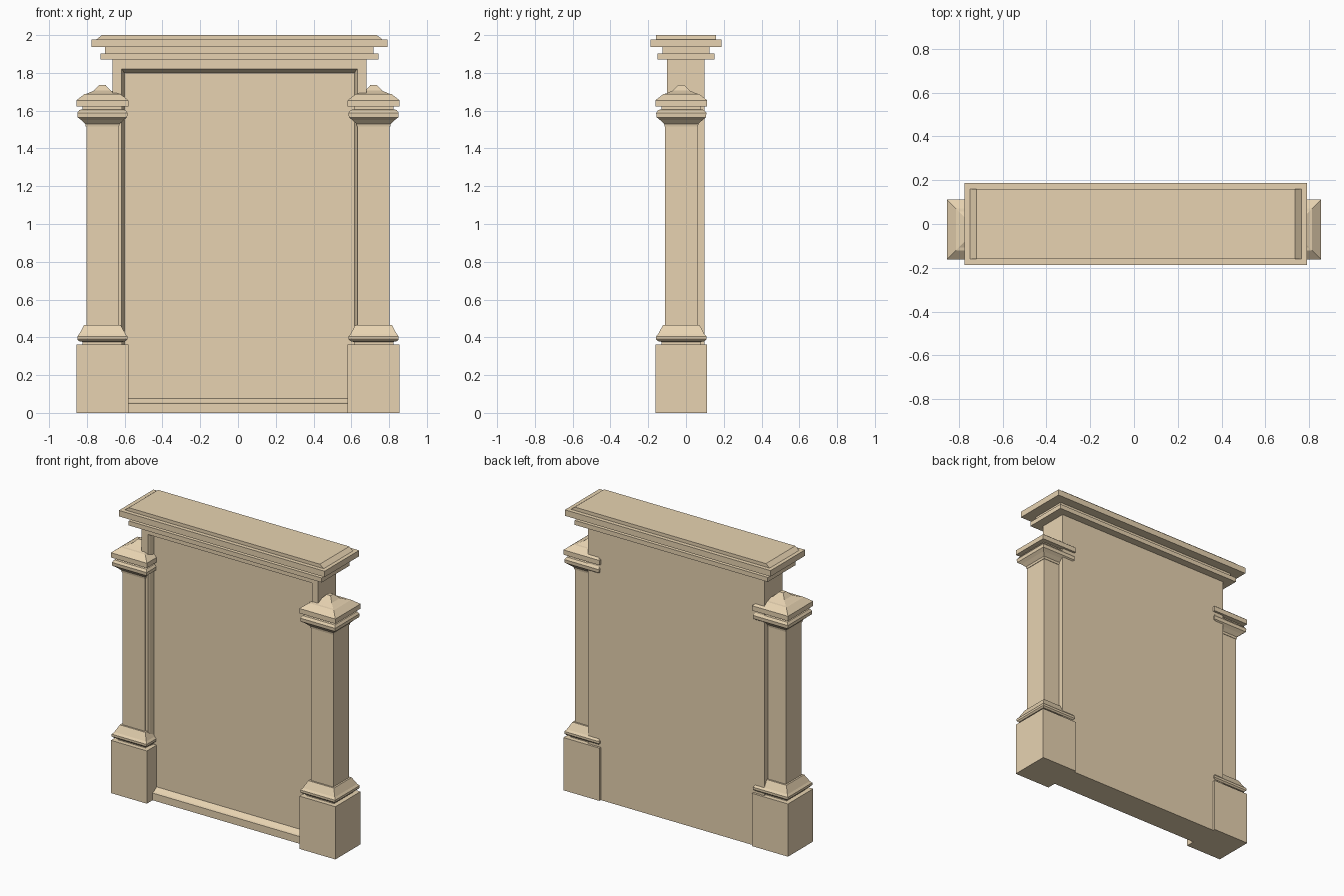
import bpy, bmesh

if "Cube" in bpy.data.objects:
    bpy.data.objects.remove(bpy.data.objects["Cube"])

stone = bpy.data.materials.new("tan_stone")
stone.diffuse_color = (0.80, 0.65, 0.44, 1)
stone.use_nodes = True
stone.node_tree.nodes["Principled BSDF"].inputs["Base Color"].default_value = stone.diffuse_color


def loft(name, rings):
    """Skin a stack of four-cornered rings and cap both ends."""
    bm = bmesh.new()
    loops = [[bm.verts.new(p) for p in r] for r in rings]
    for a, b in zip(loops, loops[1:]):
        for i in range(4):
            j = (i + 1) % 4
            bm.faces.new((a[i], a[j], b[j], b[i]))
    bm.faces.new(loops[0])
    bm.faces.new(loops[-1])
    bmesh.ops.recalc_face_normals(bm, faces=bm.faces[:])
    mesh = bpy.data.meshes.new(name)
    bm.to_mesh(mesh)
    bm.free()
    mesh.materials.append(stone)
    ob = bpy.data.objects.new(name, mesh)
    bpy.context.collection.objects.link(ob)
    return ob


def flat_ring(x0, x1, y0, y1, z):
    return [(x0, y0, z), (x1, y0, z), (x1, y1, z), (x0, y1, z)]


def upright_ring(x0, x1, z0, z1, y):
    return [(x0, y, z0), (x1, y, z0), (x1, y, z1), (x0, y, z1)]


def square_stack(name, cx, cy, profile):
    return loft(name, [flat_ring(cx - h, cx + h, cy - h, cy + h, z) for h, z in profile])


# Slab with a recessed front panel and a sloping sill
loft("panel_slab", [
    upright_ring(-0.665, 0.68, 0, 1.872, 0.097),
    upright_ring(-0.665, 0.68, 0, 1.872, -0.10),
    upright_ring(-0.617, 0.632, 0.05, 1.82, -0.10),
    upright_ring(-0.610, 0.625, 0.055, 1.813, -0.085),
    upright_ring(-0.602, 0.617, 0.075, 1.80, -0.055),
])

# Stepped cornice: half width, half depth, height
CX = 0.0075
cornice = [(0.735, 0.15, 1.872), (0.735, 0.15, 1.903),
           (0.711, 0.124, 1.903), (0.711, 0.124, 1.936),
           (0.783, 0.188, 1.936), (0.783, 0.188, 1.977),
           (0.757, 0.16, 1.977), (0.728, 0.16, 2.0)]
loft("cornice", [flat_ring(CX - w, CX + w, -d, d, z) for w, d, z in cornice])

# Column profiles: half width, height
plinth = [(0.137, 0), (0.137, 0.363)]
base = [(0.105, 0.363), (0.105, 0.376), (0.124, 0.38), (0.133, 0.39),
        (0.133, 0.405), (0.122, 0.418), (0.097, 0.465)]
shaft = [(0.085, 0.46), (0.085, 1.52)]
capital = [(0.088, 1.515), (0.091, 1.53), (0.112, 1.55), (0.131, 1.565),
           (0.133, 1.588), (0.122, 1.604), (0.105, 1.606), (0.105, 1.622),
           (0.137, 1.622), (0.137, 1.655), (0.095, 1.688), (0.082, 1.69),
           (0.045, 1.706), (0.022, 1.73), (0.016, 1.737)]

for side, cx in (("left", -0.718), ("right", 0.718)):
    for part, profile in (("plinth", plinth), ("column_base", base),
                          ("column_shaft", shaft), ("capital", capital)):
        square_stack(f"{side}_{part}", cx, -0.025, profile)
